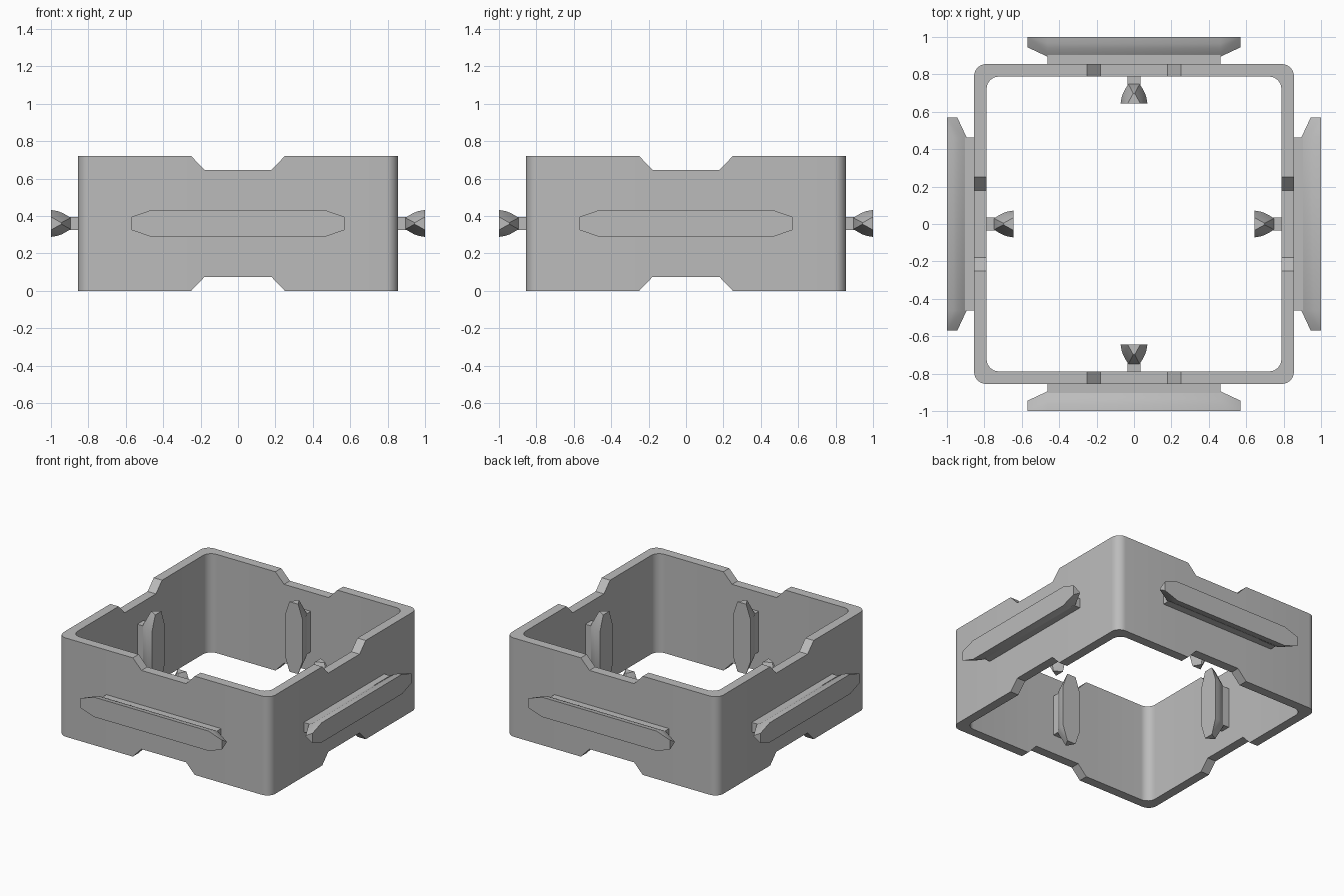
import bpy, bmesh, math
from mathutils import Matrix, Vector

if "Cube" in bpy.data.objects:
    bpy.data.objects.remove(bpy.data.objects["Cube"], do_unlink=True)

MID = 0.36      # middle height of the frame
OUTER, INNER, RADIUS = 0.855, 0.788, 0.065

grey = bpy.data.materials.new("plain_grey")
grey.use_nodes = True
colour = (0.5, 0.5, 0.5, 1)
grey.diffuse_color = colour
grey.node_tree.nodes["Principled BSDF"].inputs["Base Color"].default_value = colour


def finish(bm, name):
    bmesh.ops.recalc_face_normals(bm, faces=bm.faces[:])
    mesh = bpy.data.meshes.new(name)
    bm.to_mesh(mesh)
    bm.free()
    mesh.materials.append(grey)
    obj = bpy.data.objects.new(name, mesh)
    bpy.context.collection.objects.link(obj)
    bpy.ops.object.select_all(action="DESELECT")
    obj.select_set(True)
    bpy.context.view_layer.objects.active = obj
    bpy.ops.object.shade_smooth_by_angle(angle=math.radians(28))
    return obj


def outline(half):
    """Rounded square with extra points where the notches begin and end."""
    points = []
    c = half - RADIUS
    for side in range(4):
        turn = Matrix.Rotation(side * math.pi / 2, 2)
        for t in (-0.25, -0.18, 0.18, 0.25):
            points.append(turn @ Vector((half, t)))
        for i in range(9):
            a = i * math.pi / 16
            points.append(turn @ Vector((c + RADIUS * math.cos(a), c + RADIUS * math.sin(a))))
    return points


def half_height(p):
    """Lower in the middle of each side."""
    return 0.287 if min(abs(p.x), abs(p.y)) < 0.2 else MID


# Square frame with notched top and bottom edges
bm = bmesh.new()
loops = []
for half, sign in ((OUTER, 1), (INNER, 1), (INNER, -1), (OUTER, -1)):
    loops.append([bm.verts.new((p.x, p.y, MID + sign * half_height(p))) for p in outline(half)])
count = len(loops[0])
for k in range(4):
    a, b = loops[k], loops[(k + 1) % 4]
    for i in range(count):
        j = (i + 1) % count
        bm.faces.new((a[i], a[j], b[j], b[i]))
finish(bm, "notched_frame")


def add_hull(bm, points):
    verts = [bm.verts.new(p) for p in points]
    res = bmesh.ops.convex_hull(bm, input=verts)
    loose = {v for v in res["geom_interior"] + res["geom_unused"] if isinstance(v, bmesh.types.BMVert)}
    bmesh.ops.delete(bm, geom=list(loose), context="VERTS")


def make_rail(name, length, wall, direction, vertical, angle):
    """Neck plus flared head; u runs along it, v across it, d away from the wall."""
    neck = length - 0.107
    bm = bmesh.new()
    signs = [(s, t) for s in (-1, 1) for t in (-1, 1)]
    add_hull(bm, [(s * neck, t * 0.035, d) for s, t in signs for d in (-0.01, 0.06)])
    head = []
    for s, t in signs:
        # rounded flare, from the neck to the flat face
        for d, v in ((0.04, 0.03), (0.06, 0.043), (0.085, 0.057), (0.11, 0.066), (0.145, 0.072)):
            head.append((s * neck, t * v, d))
        head.append((s * length, t * 0.035, 0.145))
        head.append((s * length, t * 0.004, 0.09))
    add_hull(bm, head)
    bmesh.ops.dissolve_limit(bm, angle_limit=0.01, verts=bm.verts[:], edges=bm.edges[:])
    turn = Matrix.Rotation(angle, 3, "Z")
    for v in bm.verts:
        u, w, d = v.co
        x, z = (w, u) if vertical else (u, w)
        v.co = turn @ Vector((x, -(wall + direction * d), MID + z))
    finish(bm, name)


# Horizontal rails outside and upright rails inside, on every wall
for i, side in enumerate(("front", "left", "back", "right")):
    make_rail(side + "_outer_rail", 0.57, OUTER, 1, False, i * math.pi / 2)
    make_rail(side + "_inner_rail", 0.255, INNER, -1, True, i * math.pi / 2)
